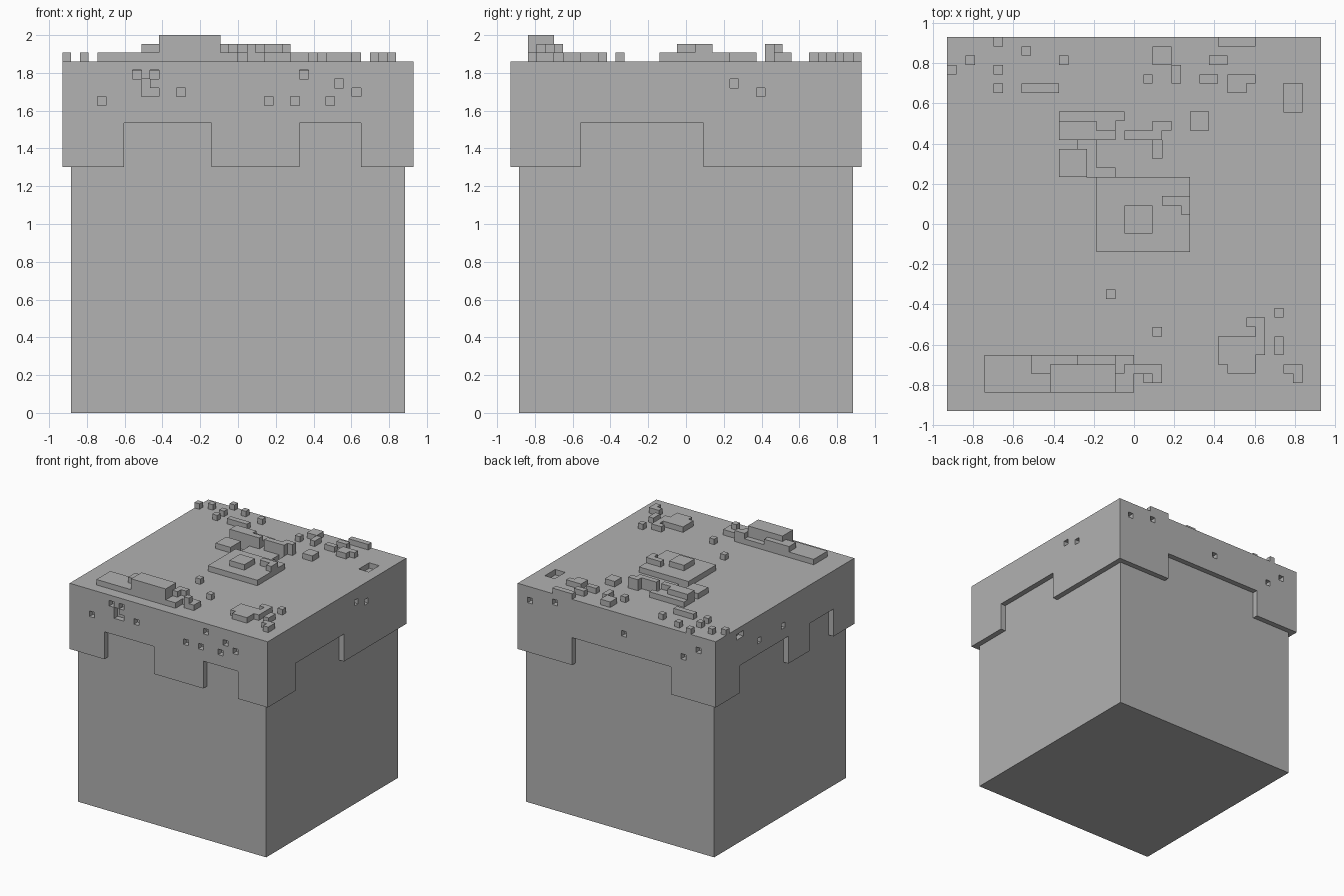
import bpy
import bmesh
from mathutils import Matrix, Vector

UNIT = 2 / 43          # size of one voxel
HALF = 20              # half width of the cap in voxels
TOP = 40               # height of the cap in voxels
GROW = 0.003           # small overlap that keeps the cuts clean

cube = bpy.data.objects.get("Cube")
if cube:
    bpy.data.objects.remove(cube, do_unlink=True)

stone = bpy.data.materials.new("stone_grey")
stone.use_nodes = True
stone.diffuse_color = (0.445, 0.445, 0.445, 1)
stone.node_tree.nodes["Principled BSDF"].inputs["Base Color"].default_value = stone.diffuse_color


def make_boxes(name, boxes):
    """One object out of boxes, each given by its low and high corner in voxels."""
    bm = bmesh.new()
    for low, high in boxes:
        low, high = Vector(low) * UNIT, Vector(high) * UNIT
        place = Matrix.Translation((low + high) / 2) @ Matrix.Diagonal((high - low).to_4d())
        bmesh.ops.create_cube(bm, size=1, matrix=place)
    mesh = bpy.data.meshes.new(name)
    bm.to_mesh(mesh)
    bm.free()
    mesh.materials.append(stone)
    obj = bpy.data.objects.new(name, mesh)
    bpy.context.collection.objects.link(obj)
    return obj


def cut(target, low, high):
    """Subtract one box from the target."""
    cutter = make_boxes("cutter", [(low, high)])
    cutter.hide_render = True
    bpy.context.view_layer.objects.active = target
    modifier = target.modifiers.new("cut", "BOOLEAN")
    modifier.operation = "DIFFERENCE"
    modifier.solver = "EXACT"
    modifier.object = cutter
    bpy.ops.object.modifier_apply(modifier=modifier.name)
    bpy.data.objects.remove(cutter, do_unlink=True)


def cut_side(target, side, start, end, bottom, top):
    """Cut through one wall of the cap; start and end run along that wall."""
    a, b = start - GROW, end + GROW
    low, high = bottom - GROW, top + GROW
    near, far = HALF - 1.5, HALF + 1
    if side == "front":
        cut(target, (a, -far, low), (b, -near, high))
    elif side == "back":
        cut(target, (a, near, low), (b, far, high))
    elif side == "left":
        cut(target, (near, a, low), (far, b, high))
    else:
        cut(target, (-far, a, low), (-near, b, high))


def make_bumps(name, plates):
    """Raised plates on the cap: x, y, width, depth, height."""
    make_boxes(name, [((x, y, TOP - 0.1), (x + w, y + d, TOP + h))
                      for x, y, w, d, h in plates])


# Main block under the cap
inner = HALF - 1
make_boxes("main_block", [((-inner, -inner, 0), (inner, inner, TOP - 1))])

# Thin cap layer wrapped over the block
cap = make_boxes("cap_layer", [((-HALF, -HALF, 28), (HALF, HALF, TOP))])
cut(cap, (-inner, -inner, 20), (inner, inner, TOP - 1))

# Wide notches in the hanging rim
notches = {
    "front": [(-13, -3), (7, 14)],
    "left": [(-12, 2)],
    "back": [(-11, 9)],
    "right": [(-14, -7), (-1, 13)],
}
for side, spans in notches.items():
    for start, end in spans:
        cut_side(cap, side, start, end, 27, 33)

# Single voxel holes in the walls: position along the wall, height
holes = {
    "front": [(-16, 35), (-12, 38), (-10, 38), (-10, 36), (-7, 36), (3, 35),
              (6, 35), (7, 38), (10, 35), (11, 37), (13, 36)],
    "left": [(5, 37), (8, 36)],
    "back": [(17, 37), (12, 38), (-2, 36), (-14, 35), (-17, 37)],
    "right": [(12, 38), (13, 38), (7, 35), (0, 35)],
}
for side, spots in holes.items():
    for along, height in spots:
        cut_side(cap, side, along, along + 1, height, height + 1)
cut_side(cap, "front", -11, -10, 36, 38)

# Pits in the upper face: x, y, width, depth
for x, y, w, d in [(16, 12, 2, 3), (2, 7, 1, 2), (-6, 8, 2, 1),
                   (-5, 6, 1, 2), (-5, 5, 3, 1)]:
    cut(cap, (x - GROW, y - GROW, TOP - 1.5), (x + w + GROW, y + d + GROW, TOP + 1))

# Loose single voxels on the upper face
loose = [(-15, 19), (-12, 18), (-18, 17), (-20, 16), (-15, 16), (-15, 14),
         (-8, 17), (1, 15), (-3, -8), (2, -12), (15, -10)]
make_bumps("loose_voxels", [(x, y, 1, 1, 1) for x, y in loose])

# Small plates along the back edge
make_bumps("back_plates", [
    (-12, 14, 4, 1, 1), (2, 17, 2, 2, 1), (4, 15, 1, 2, 1), (9, 19, 4, 1, 1),
    (8, 17, 2, 1, 1), (7, 15, 2, 1, 1), (10, 14, 2, 2, 1), (12, 15, 1, 1, 1),
    (6, 10, 2, 2, 1)])

# Broken ridges behind the centre
make_bumps("middle_ridges", [
    (-8, 11, 7, 1, 1), (-8, 9, 4, 2, 2), (-4, 9, 2, 1, 2), (-4, 10, 2, 1, 1),
    (-1, 9, 4, 1, 2), (2, 10, 2, 1, 2), (-8, 5, 3, 3, 1)])

# Square plate in the centre, with its raised pieces
make_bumps("centre_plate", [(-4, -3, 10, 8, 1)])
make_bumps("centre_raised_pieces", [(-1, -1, 3, 3, 2), (3, 2, 3, 1, 2), (5, 1, 1, 1, 2)])

# Stepped mound near the front edge
make_bumps("front_mound_base", [(-16, -18, 16, 4, 1)])
make_bumps("front_mound_steps", [
    (-11, -16, 2, 2, 2), (-9, -15, 3, 1, 2), (-2, -16, 1, 1, 2), (-2, -15, 2, 1, 2)])
make_bumps("front_mound_top", [(-9, -18, 7, 3, 3)])
make_bumps("front_mound_end", [(0, -16, 3, 1, 1), (1, -17, 1, 1, 2), (2, -17, 1, 1, 1)])

# Irregular patch at the front left corner
make_bumps("corner_patch", [
    (9, -15, 4, 3, 1), (10, -16, 3, 1, 1), (13, -14, 1, 4, 1), (12, -11, 1, 1, 1),
    (15, -14, 1, 2, 1), (16, -16, 2, 1, 1), (17, -17, 1, 1, 1)])
